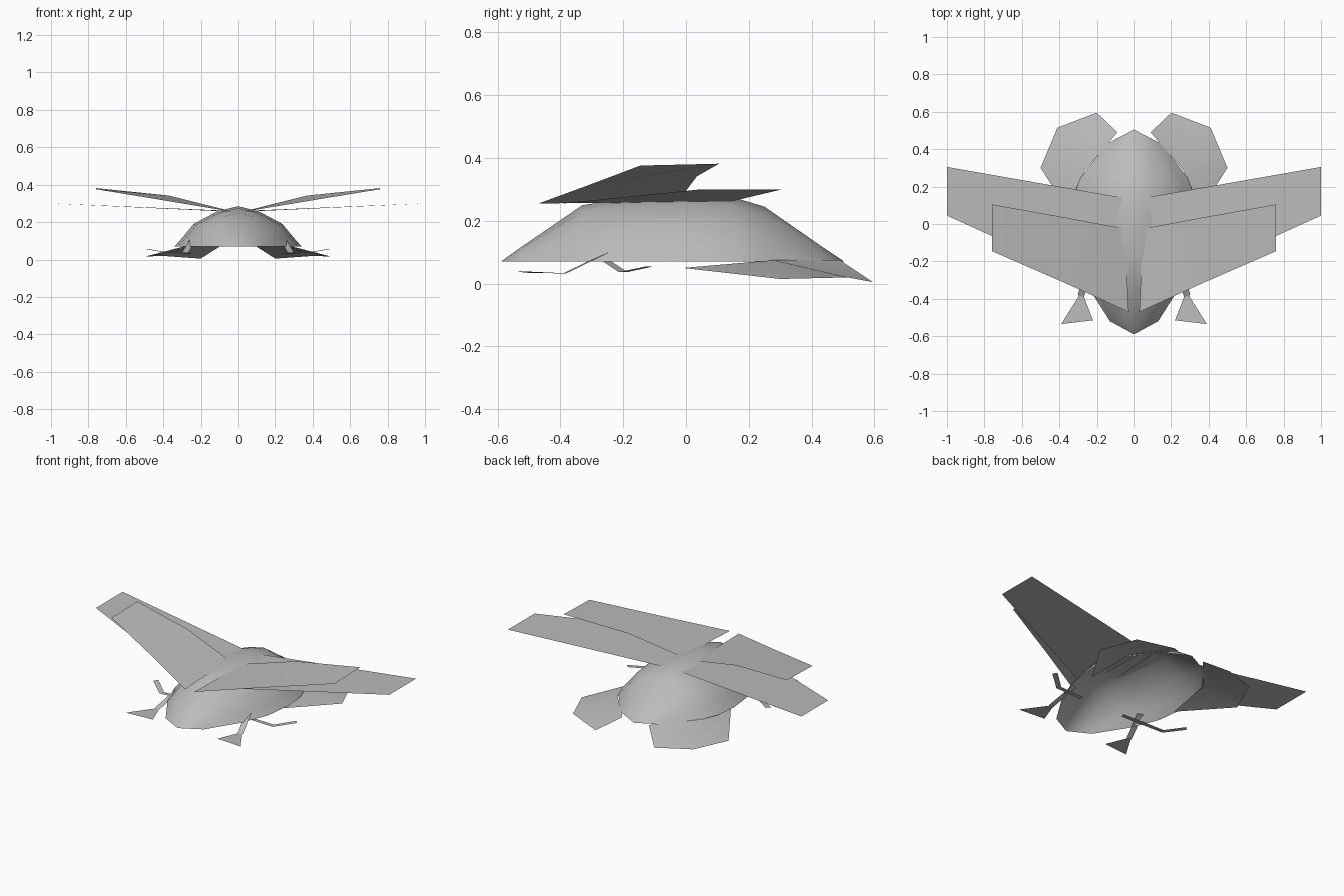
import bpy
from mathutils import Vector

cube = bpy.data.objects.get("Cube")
if cube:
    bpy.data.objects.remove(cube)

grey = bpy.data.materials.new("plain_grey")
grey.use_nodes = True
colour = (0.5, 0.5, 0.5, 1)
grey.diffuse_color = colour
grey.node_tree.nodes["Principled BSDF"].inputs["Base Color"].default_value = colour


def make(name, verts, faces, smooth=False):
    mesh = bpy.data.meshes.new(name)
    mesh.from_pydata([tuple(v) for v in verts], [], faces)
    mesh.materials.append(grey)
    mesh.validate()
    for poly in mesh.polygons:
        poly.use_smooth = smooth
    obj = bpy.data.objects.new(name, mesh)
    bpy.context.collection.objects.link(obj)
    return obj


def pair(name, verts, faces, smooth=False):
    # One part on each side, mirrored across x = 0
    make("left_" + name, verts, faces, smooth)
    flipped = [(-v[0], v[1], v[2]) for v in verts]
    make("right_" + name, flipped, [f[::-1] for f in faces], smooth)


def strip(name, points, width):
    # Flat ribbon following a path
    verts = []
    for i, p in enumerate(points):
        along = Vector(points[min(i + 1, len(points) - 1)]) - Vector(points[max(i - 1, 0)])
        side = Vector((along.y, -along.x, 0)).normalized() * width / 2
        verts += [Vector(p) - side, Vector(p) + side]
    faces = [(2 * i, 2 * i + 1, 2 * i + 3, 2 * i + 2) for i in range(len(points) - 1)]
    pair(name, verts, faces)


# Body: open-bottomed shell lofted along y from (y, half width, height)
BASE = 0.07
stations = [(-0.52, 0.13, 0.05), (-0.33, 0.25, 0.18), (-0.16, 0.32, 0.205),
            (0.02, 0.34, 0.215), (0.15, 0.325, 0.205), (0.25, 0.285, 0.175),
            (0.43, 0.145, 0.05)]
half = [(1, 0), (0.86, 0.25), (0.7, 0.56), (0.32, 0.88)]
section = half + [(0, 1)] + [(-x, z) for x, z in reversed(half)]
n = len(section)
verts = [(w * sx, y, BASE + h * sz) for y, w, h in stations for sx, sz in section]
faces = [(a, a + 1, a + n + 1, a + n)
         for s in range(len(stations) - 1) for a in range(s * n, s * n + n - 1)]
nose, tail = len(verts), len(verts) + 1
verts += [(0, -0.59, BASE), (0, 0.505, BASE)]
last = (len(stations) - 1) * n
for i in range(n - 1):
    faces.append((nose, i + 1, i))
    faces.append((tail, last + i, last + i + 1))
make("body_shell", verts, [f[::-1] for f in faces], True)

# Front wings: two panels with a fold at mid span
pair("front_wing",
     [(0.03, -0.47, 0.255), (0.37, -0.315, 0.312), (0.76, -0.145, 0.376),
      (0.76, 0.105, 0.382), (0.37, 0.035, 0.342), (0.05, -0.025, 0.262)],
     [(0, 1, 4, 5), (1, 2, 3, 4)], True)

# Hind wings: single flat panels
pair("hind_wing",
     [(0.04, -0.39, 0.256), (1, 0.045, 0.3), (1, 0.305, 0.3), (0.03, 0.135, 0.26)],
     [(0, 1, 2, 3)])

# Rear flippers: folded fans around a raised hub
pair("rear_flipper",
     [(0.27, 0.28, 0.075), (0.30, -0.01, 0.05), (0.5, 0.3, 0.015),
      (0.41, 0.515, 0.02), (0.2, 0.595, 0.005), (0.09, 0.49, 0.075)],
     [(0, i, i + 1) for i in range(1, 5)], True)

# Forearms, flat triangular hands and thin bent legs
strip("forearm", [(0.24, -0.23, 0.11), (0.285, -0.385, 0.033)], 0.035)
pair("hand", [(0.28, -0.36, 0.032), (0.22, -0.515, 0.035), (0.39, -0.535, 0.04)],
     [(0, 1, 2)])
strip("middle_leg", [(0.15, -0.28, 0.09), (0.38, -0.2, 0.037), (0.48, -0.115, 0.055)], 0.03)
